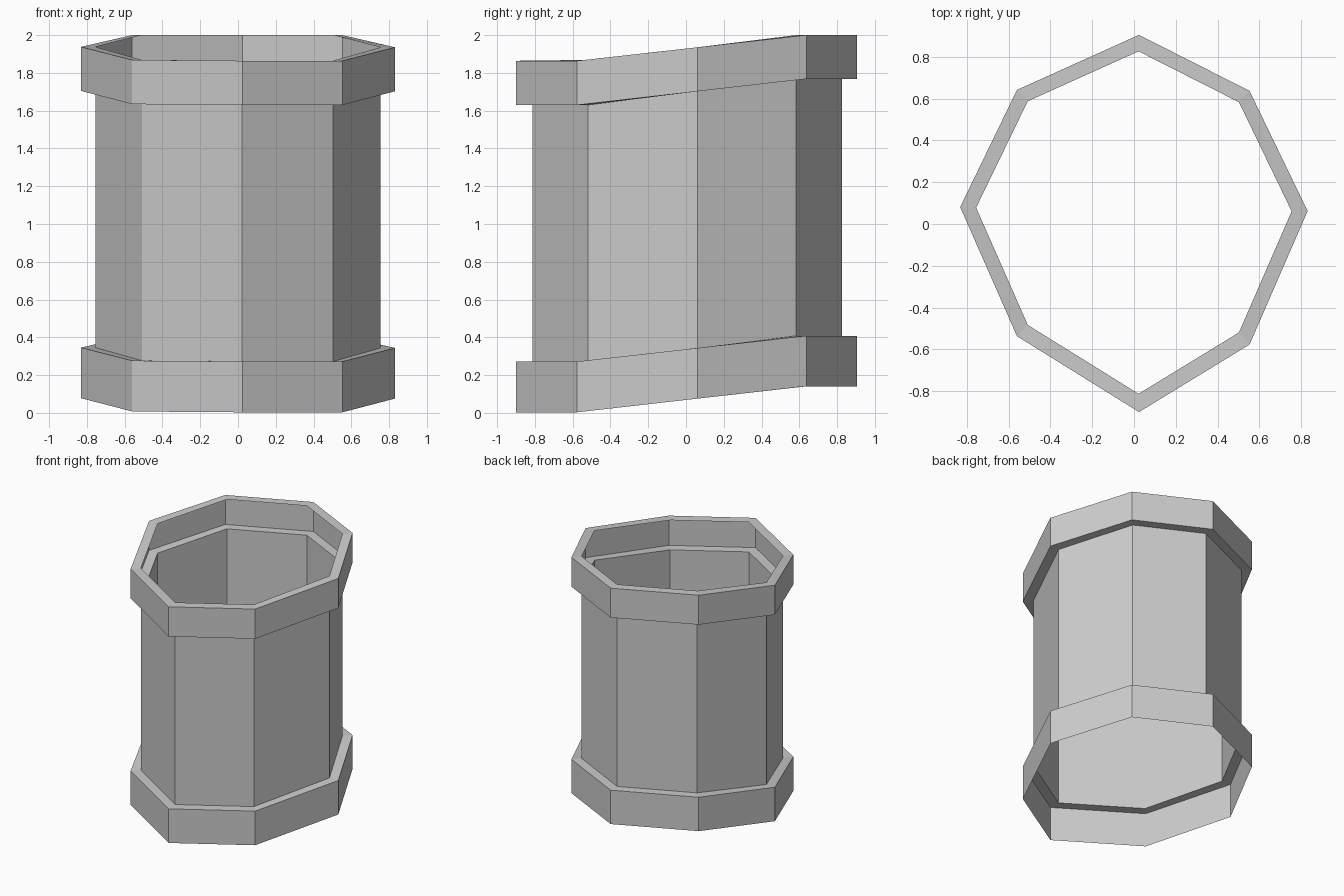
import bpy

if "Cube" in bpy.data.objects:
    bpy.data.objects.remove(bpy.data.objects["Cube"])

# irregular eight-sided outline seen from above, counter-clockwise
OUTLINE = [(0.024, 0.905), (-0.56, 0.642), (-0.832, 0.081), (-0.56, -0.537),
           (0.024, -0.9), (0.553, -0.577), (0.831, 0.062), (0.553, 0.637)]
WIDE, NARROW = 1.0, 0.908      # collar size and tube size


def loop(scale, z, rise):
    """One ring of points; height climbs from the front to the back."""
    pts = []
    for x, y in OUTLINE:
        t = min(1, max(0, (y + 0.577) / 1.214))
        pts.append((x * scale, 0.05 + (y - 0.05) * scale, z + rise * t))
    return pts


def shell(name, profile):
    """Open single-sided skin through the (scale, z, rise) loops."""
    n = len(OUTLINE)
    verts = [p for step in profile for p in loop(*step)]
    faces = [(k * n + i, k * n + (i + 1) % n, (k + 1) * n + (i + 1) % n, (k + 1) * n + i)
             for k in range(len(profile) - 1) for i in range(n)]
    mesh = bpy.data.meshes.new(name)
    mesh.from_pydata(verts, [], faces)
    mesh.update()
    ob = bpy.data.objects.new(name, mesh)
    bpy.context.collection.objects.link(ob)


# base collar: open underneath, ledge on top
shell("lower_collar", [(WIDE, 0.003, 0.138), (WIDE, 0.272, 0.136), (NARROW, 0.272, 0.136)])
# straight walls between the ledges
shell("tube", [(NARROW, 0.272, 0.136), (NARROW, 1.63, 0.138)])
# top collar: ledge below, hollow side, inward rim on top
shell("upper_collar", [(NARROW, 1.63, 0.138), (WIDE, 1.63, 0.138),
                       (WIDE, 1.864, 0.136), (NARROW, 1.864, 0.136)])
